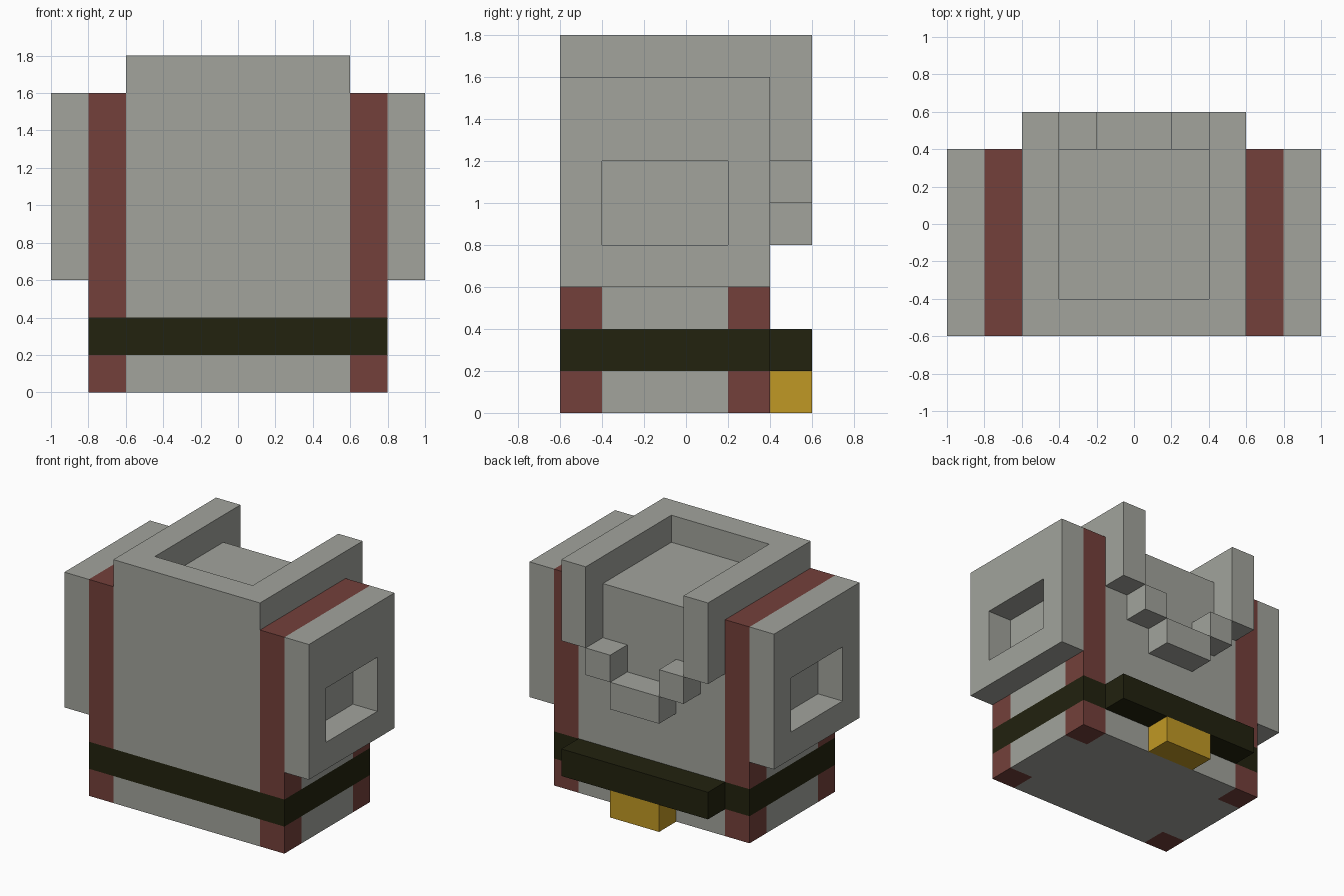
import bpy
import bmesh
from mathutils import Vector

if "Cube" in bpy.data.objects:
    bpy.data.objects.remove(bpy.data.objects["Cube"])


def material(name, rgb):
    m = bpy.data.materials.new(name)
    m.diffuse_color = (*rgb, 1)
    m.use_nodes = True
    m.node_tree.nodes["Principled BSDF"].inputs["Base Color"].default_value = m.diffuse_color
    return m


GRAY = material("stone_gray", (0.36, 0.37, 0.335))
RED = material("brick_red", (0.174, 0.051, 0.043))
DARK = material("dark_leather", (0.016, 0.016, 0.0045))
GOLD = material("buckle_gold", (0.53, 0.315, 0.018))


def finish(name, bm, *mats):
    bmesh.ops.recalc_face_normals(bm, faces=bm.faces)
    mesh = bpy.data.meshes.new(name)
    bm.to_mesh(mesh)
    bm.free()
    for m in mats:
        mesh.materials.append(m)
    obj = bpy.data.objects.new(name, mesh)
    bpy.context.collection.objects.link(obj)
    return obj


def box_mesh(lo, hi):
    bm = bmesh.new()
    bmesh.ops.create_cube(bm, size=1)
    lo, hi = Vector(lo), Vector(hi)
    for v in bm.verts:
        v.co = (lo + hi) / 2 + v.co * (hi - lo)
    return bm


def box(name, lo, hi, mat):
    return finish(name, box_mesh(lo, hi), mat)


# Torso: one block, cut along the colour borders
bm = box_mesh((-0.8, -0.6, 0), (0.8, 0.4, 1.6))
for axis, cuts in enumerate([(-0.6, 0.6), (-0.4, 0.2), (0.2, 0.4)]):
    for c in cuts:
        point, normal = Vector(), Vector()
        point[axis], normal[axis] = c, 1
        bmesh.ops.bisect_plane(bm, geom=bm.verts[:] + bm.edges[:] + bm.faces[:],
                               plane_co=point, plane_no=normal)
bm.normal_update()
for f in bm.faces:
    c = f.calc_center_median()
    if 0.2 < c.z < 0.4:                      # belt band
        f.material_index = 2
    elif abs(c.x) > 0.6 and (c.y < -0.4 or c.y > 0.2 or f.normal.z > 0.5):
        f.material_index = 1                 # corner posts and shoulder straps
finish("torso", bm, GRAY, RED, DARK)

# Collar: U-shaped rim, open at the back
bm = bmesh.new()
outline = [(-0.6, 0.4), (-0.6, -0.6), (0.6, -0.6), (0.6, 0.4),
           (0.4, 0.4), (0.4, -0.4), (-0.4, -0.4), (-0.4, 0.4)]
face = bm.faces.new([bm.verts.new((x, y, 1.6)) for x, y in outline])
ext = bmesh.ops.extrude_face_region(bm, geom=[face], use_keep_orig=True)
for v in ext["geom"]:
    if isinstance(v, bmesh.types.BMVert):
        v.co.z = 1.8
finish("collar", bm, GRAY)

for side, s in (("right", 1), ("left", -1)):
    # Shoulder pad: frame with a window onto the torso side
    bm = bmesh.new()

    def ring(x, y0, y1, z0, z1):
        return [bm.verts.new((s * x, y, z))
                for y, z in ((y0, z0), (y1, z0), (y1, z1), (y0, z1))]

    loops = [ring(0.8, -0.6, 0.4, 0.6, 1.6), ring(1.0, -0.6, 0.4, 0.6, 1.6),
             ring(1.0, -0.4, 0.2, 0.8, 1.2), ring(0.8, -0.4, 0.2, 0.8, 1.2)]
    for i in range(4):
        a, b = loops[i], loops[(i + 1) % 4]
        for j in range(4):
            k = (j + 1) % 4
            bm.faces.new((a[j], a[k], b[k], b[j]))
    finish(side + "_shoulder_pad", bm, GRAY)

    # Back strap and the stepped link under it
    for part, x0, x1, z0, z1 in (("back_strap", 0.4, 0.6, 1.2, 1.8),
                                 ("back_link", 0.2, 0.4, 1.0, 1.2)):
        xs = sorted((s * x0, s * x1))
        box(side + "_" + part, (xs[0], 0.4, z0), (xs[1], 0.6, z1), GRAY)

# Parts on the centre line of the back
box("back_clasp", (-0.2, 0.4, 0.8), (0.2, 0.6, 1.0), GRAY)
box("back_belt", (-0.6, 0.4, 0.2), (0.6, 0.6, 0.4), DARK)
box("buckle", (-0.2, 0.4, 0), (0.2, 0.6, 0.2), GOLD)
